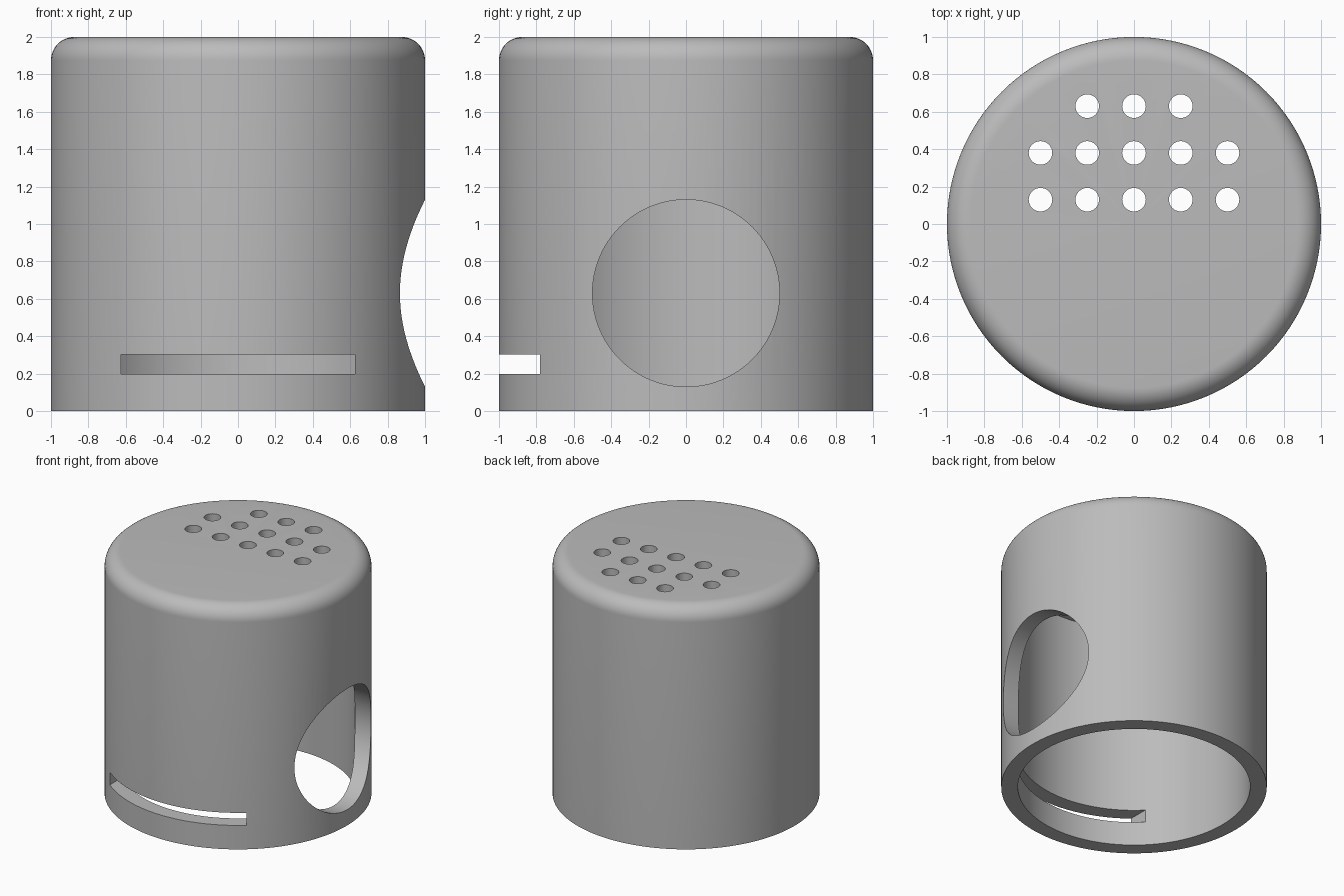
import bpy, bmesh, math
from mathutils import Matrix, Vector

if "Cube" in bpy.data.objects:
    bpy.data.objects.remove(bpy.data.objects["Cube"])

SEGMENTS = 128
WALL = 0.125
FILLET = 0.125

grey = bpy.data.materials.new("plain_grey")
grey.use_nodes = True
colour = (0.5, 0.5, 0.5, 1)
grey.diffuse_color = colour
grey.node_tree.nodes["Principled BSDF"].inputs["Base Color"].default_value = colour


def make_object(name, bm):
    bmesh.ops.recalc_face_normals(bm, faces=bm.faces)
    mesh = bpy.data.meshes.new(name)
    bm.to_mesh(mesh)
    bm.free()
    obj = bpy.data.objects.new(name, mesh)
    bpy.context.collection.objects.link(obj)
    mesh.materials.append(grey)
    return obj


def cylinder(bm, radius, depth, matrix, segments):
    bmesh.ops.create_cone(bm, cap_ends=True, segments=segments, radius1=radius,
                          radius2=radius, depth=depth, matrix=matrix)


# Hollow cover: wall profile with a rounded top edge, revolved, open below
inner = 1 - WALL
profile = [(0, 2 - WALL), (inner, 2 - WALL), (inner, 0), (1, 0)]
for i in range(13):
    a = math.radians(90 * i / 12)
    profile.append((1 - FILLET + FILLET * math.cos(a), 2 - FILLET + FILLET * math.sin(a)))
profile.append((0, 2))

bm = bmesh.new()
verts = [bm.verts.new((r, 0, z)) for r, z in profile]
edges = [bm.edges.new(pair) for pair in zip(verts, verts[1:])]
bmesh.ops.spin(bm, geom=verts + edges, cent=(0, 0, 0), axis=(0, 0, 1),
               angle=math.tau, steps=SEGMENTS, use_duplicate=False)
bmesh.ops.remove_doubles(bm, verts=bm.verts, dist=0.0001)
cover = make_object("cover_shell", bm)

# Cutter: rows of vent holes through the lid
vents = bmesh.new()
for y, count in ((0.13, 5), (0.38, 5), (0.63, 3)):
    for i in range(count):
        x = 0.25 * (i - (count - 1) / 2)
        cylinder(vents, 0.063, 0.5, Matrix.Translation((x, y, 2)), 32)

# Cutter: round side opening
port = bmesh.new()
cylinder(port, 0.5, 1, Matrix.Translation((1, 0, 0.63)) @ Matrix.Rotation(math.pi / 2, 4, 'Y'), 96)

# Cutter: straight-ended front slot
slot = bmesh.new()
bmesh.ops.create_cube(slot, size=1, matrix=Matrix.Translation((0, -0.8, 0.25))
                      @ Matrix.Diagonal(Vector((1.25, 0.7, 0.104, 1))))

bpy.context.view_layer.objects.active = cover
cover.select_set(True)
for name, shape in (("vent_cutter", vents), ("port_cutter", port), ("slot_cutter", slot)):
    cutter = make_object(name, shape)
    cutter.hide_render = True
    cut = cover.modifiers.new(name, 'BOOLEAN')
    cut.operation = 'DIFFERENCE'
    cut.solver = 'EXACT'
    cut.object = cutter
    bpy.ops.object.modifier_apply(modifier=cut.name)
    bpy.data.objects.remove(cutter)

bpy.ops.object.shade_smooth_by_angle(angle=math.radians(30))
